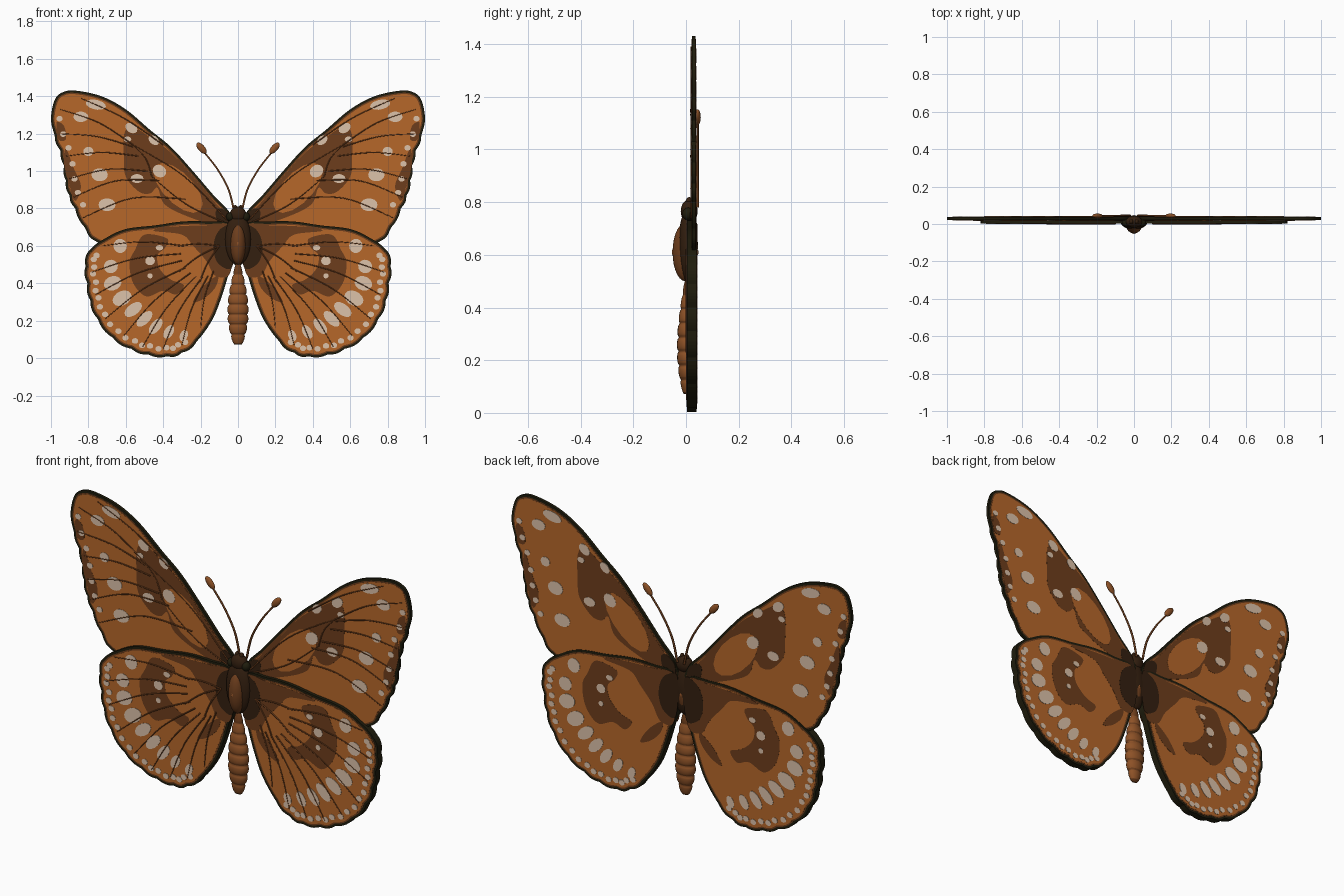
import bpy, bmesh, math
from mathutils import Vector

if "Cube" in bpy.data.objects:
    bpy.data.objects.remove(bpy.data.objects["Cube"], do_unlink=True)


def material(name, r, g, b):
    mat = bpy.data.materials.new(name)
    mat.use_nodes = True
    mat.diffuse_color = (r, g, b, 1)
    shader = next(n for n in mat.node_tree.nodes if n.type == "BSDF_PRINCIPLED")
    shader.inputs["Base Color"].default_value = (r, g, b, 1)
    shader.inputs["Roughness"].default_value = 0.8
    return mat


ORANGE = material("wing orange", 0.47, 0.137, 0.023)
BROWN = material("wing brown", 0.155, 0.048, 0.012)
DARK = material("dark brown", 0.034, 0.014, 0.005)
RIM = material("rim black", 0.014, 0.012, 0.004)
CREAM = material("spot cream", 0.72, 0.54, 0.4)
BODY = material("body brown", 0.27, 0.084, 0.02)


def add_object(name, bm, mats, mirror=False, smooth=False):
    bmesh.ops.recalc_face_normals(bm, faces=bm.faces)
    mesh = bpy.data.meshes.new(name)
    bm.to_mesh(mesh)
    bm.free()
    for mat in mats:
        mesh.materials.append(mat)
    for face in mesh.polygons:
        face.use_smooth = smooth
    obj = bpy.data.objects.new(name, mesh)
    bpy.context.collection.objects.link(obj)
    if mirror:
        obj.modifiers.new("Mirror", "MIRROR").use_clip = False


# Outline helpers: points are (x, z) in hundredths of a unit
STEPS = 8


def smooth_path(points, closed=True):
    pts = [Vector(p) / 100 for p in points]
    n = len(pts)
    pick = (lambda i: pts[i % n]) if closed else (lambda i: pts[max(0, min(n - 1, i))])
    path = []
    for i in range(n if closed else n - 1):
        a, b, c, d = (pick(i + k) for k in (-1, 0, 1, 2))
        for s in range(STEPS):
            t = s / STEPS
            path.append(b + 0.5 * t * (c - a + t * (2 * a - 5 * b + 4 * c - d
                                                    + t * (3 * (b - c) + d - a))))
    return path if closed else path + [pts[-1]]


def inset(path, amount):
    """Shift a clockwise outline inwards; amount is a function of the sample index."""
    moved = []
    for i, p in enumerate(path):
        tangent = (path[(i + 1) % len(path)] - path[i - 1]).normalized()
        moved.append(p + Vector((tangent.y, -tangent.x)) * amount(i))
    return moved


def scalloped(points, first, last):
    bulge = lambda i: (-0.008 * math.sin(math.pi * (i % STEPS) / STEPS)
                       if first <= i // STEPS < last else 0)
    return inset(smooth_path(points), bulge)


def ellipse(x, z, rx, rz, angle=0.0, sides=14):
    ca, sa = math.cos(angle), math.sin(angle)
    ring = []
    for i in range(sides):
        t = 2 * math.pi * i / sides
        u, v = rx * math.cos(t), rz * math.sin(t)
        ring.append(Vector((x + u * ca - v * sa, z + u * sa + v * ca)) / 100)
    return ring


def prism(bm, path, y0, y1):
    face = bm.faces.new([bm.verts.new((p.x, y0, p.y)) for p in path])
    extruded = bmesh.ops.extrude_face_region(bm, geom=[face], use_keep_orig=True)
    verts = [g for g in extruded["geom"] if isinstance(g, bmesh.types.BMVert)]
    bmesh.ops.translate(bm, verts=verts, vec=(0, y1 - y0, 0))


def slab(name, path, span, mat):
    bm = bmesh.new()
    prism(bm, path, *span)
    add_object(name, bm, [mat], mirror=True)


def paint(name, paths, span, layer, mat):
    """Thin plates on both faces of a wing."""
    bm = bmesh.new()
    lift = 0.0006 * layer
    for path in paths:
        prism(bm, path, span[0] - lift, span[0] + 0.0005)
        prism(bm, path, span[1] - 0.0005, span[1] + lift)
    add_object(name, bm, [mat], mirror=True)


def tubes(name, paths, y, radius, mat, taper=0.5):
    curve = bpy.data.curves.new(name, "CURVE")
    curve.dimensions = "3D"
    curve.bevel_depth = radius
    curve.bevel_resolution = 1
    curve.use_fill_caps = True
    for path in paths:
        for side in (1, -1):
            spline = curve.splines.new("POLY")
            spline.points.add(len(path) - 1)
            for i, p in enumerate(path):
                spline.points[i].co = (side * p.x, y, p.y, 1)
                spline.points[i].radius = 1 - taper * i / len(path)
    curve.materials.append(mat)
    obj = bpy.data.objects.new(name, curve)
    bpy.context.collection.objects.link(obj)


def bowed(start, end, bow):
    a, b = Vector(start), Vector(end)
    d = b - a
    return smooth_path([a, (a + b) / 2 + bow * Vector((-d.y, d.x)), b], closed=False)


def wing(name, path, span, dots):
    slab(name + "_rim", path, span, RIM)
    paint(name + "_border", [inset(path, lambda i: 0.012)], span, 1, BROWN)
    paint(name + "_panel", [inset(path, lambda i: 0.019)], span, 2, ORANGE)
    edge = inset(path, lambda i: 0.046)[dots]
    paint(name + "_edge_dots", [ellipse(p.x * 100, p.y * 100, 1.7, 1.5) for p in edge],
          span, 5, CREAM)


# Fore wings
FORE = (0.022, 0.037)
fore_path = scalloped([(4, 77), (13, 87), (25, 101), (36, 113), (47, 122), (60, 133),
                       (73, 140), (87, 143), (94, 142), (98, 138), (100, 128), (98, 119),
                       (95, 111), (93, 103), (92, 95), (90, 87), (87, 80), (82, 70),
                       (77, 63), (60, 58), (30, 62), (4, 68)], 11, 17)
wing("fore_wing", fore_path, FORE, slice(10 * STEPS, 17 * STEPS, STEPS))
paint("fore_wing_patches", [smooth_path(p) for p in (
    [(5, 75), (13, 84), (25, 98), (36, 110), (47, 118), (57, 124), (61, 119), (61, 107),
     (60, 97), (53, 89), (47, 88), (43, 91), (39, 82), (25, 75), (5, 69)],
    [(92, 112), (93, 104), (90, 92), (87, 84), (84, 92), (88, 102)],
    [(97, 126), (96, 117), (92, 117), (93, 124)])], FORE, 3, BROWN)
paint("fore_wing_cell", [ellipse(32, 91, 17, 8, 0.8)], FORE, 4, ORANGE)
paint("fore_wing_root", [smooth_path([(4, 76), (9, 80), (12, 78), (10, 71), (4, 69)])],
      FORE, 4, DARK)
paint("fore_wing_spots", [ellipse(*s) for s in (
    (84, 129, 4, 2.8), (76, 135.5, 5.5, 2.6, 0.2), (57, 123, 3.5, 2.5, 0.6),
    (45, 116.5, 3.2, 2.2, 0.7), (80, 110.5, 2.7, 2.5), (74, 98, 4.4, 3.5),
    (70, 82, 4.6, 3.4), (42, 100, 3.8, 3.2, 0.6), (54, 96, 3.4, 2.4),
    (59, 117, 2, 1.5))], FORE, 5, CREAM)
tubes("fore_wing_veins", [bowed(*v) for v in (
    ((6, 74), (56, 114), 0.06), ((6, 72), (46, 97), -0.06), ((46, 97), (56, 114), 0.1),
    ((40, 114), (84, 139), 0.04), ((56, 114), (95, 133), 0.06), ((56, 113), (96, 120), 0.05),
    ((53, 108), (92, 108), 0.05), ((48, 100), (90, 96), 0.07), ((42, 95), (88, 86), 0.09),
    ((28, 85), (83, 75), 0.1))], FORE[0] - 0.002, 0.004, BROWN)

# Hind wings, overlapping the fore wings
HIND = (0.004, 0.0405)
hind_path = scalloped([(4, 71), (17, 73), (30, 73), (44, 71), (60, 69), (71, 64), (79, 58),
                       (81.5, 49), (80.5, 40), (79, 31), (75, 21), (67, 11), (57, 5), (48, 2),
                       (38, 1), (30, 3), (22, 9), (14, 20), (9, 32), (5, 45), (3, 52)], 6, 16)
wing("hind_wing", hind_path, HIND, slice(6 * STEPS, 16 * STEPS, STEPS // 2))
paint("hind_wing_patches", [smooth_path(p) for p in (
    [(38, 64), (50, 66), (55, 58), (58, 51), (56, 40), (49, 33), (40, 36), (33, 34),
     (29, 39), (36, 42), (42, 48), (43, 55), (39, 59)],
    [(4, 70), (17, 71), (38, 70), (45, 68), (30, 66), (24, 60), (17, 52), (12, 44), (4, 46)],
    [(11, 44), (19, 38), (24, 30), (18, 32), (12, 38)])], HIND, 3, BROWN)
paint("hind_wing_roots", [smooth_path(
    [(2, 70), (8, 70), (12, 65), (13, 57), (10, 50), (3, 49)])], HIND, 4, DARK)
ROOT = Vector((10, 60))
band = [((63, 60), 3.6, 3.8), ((68, 49), 3.8, 3.6), ((67, 40), 4.8, 3.8),
        ((62, 32), 5.4, 3.8), ((56, 26), 5.4, 3), ((50, 21), 5.4, 2.7), ((44, 17), 5, 2.6),
        ((37, 14), 4, 2.4), ((29, 12), 3.2, 2.1)]
spots = [ellipse(*c, length, width, math.atan2(c[1] - ROOT.y, c[0] - ROOT.x))
         for c, length, width in band]
paint("hind_wing_spots", spots + [ellipse(47, 52, 2.6, 2.4), ellipse(42, 59, 2, 1.4),
                                  ellipse(47, 44, 1.4, 1.4)], HIND, 5, CREAM)
ends = [Vector(e) for e in ((73, 60), (78, 46), (76, 34), (71, 21), (61, 12), (51, 6),
                            (40, 5), (30, 7), (20, 16))]
tubes("hind_wing_veins", [bowed(ROOT.lerp(e, 0.3), e, 0.05) for e in ends],
      HIND[0] - 0.002, 0.004, BROWN)
tubes("hind_wing_cell_veins", [bowed(ROOT, ROOT.lerp(ends[i], 0.35), 0.05) for i in (0, 3, 6)],
      HIND[0] - 0.002, 0.004, BROWN, taper=0.1)


# Body
def ellipsoid(name, centre, size, mat, mirror=False, tilt=0.0):
    bm = bmesh.new()
    bmesh.ops.create_uvsphere(bm, u_segments=24, v_segments=14, radius=1)
    ca, sa = math.cos(tilt), math.sin(tilt)
    for v in bm.verts:
        x, y, z = (c * s for c, s in zip(v.co, size))
        v.co = Vector((x * ca + z * sa, y, z * ca - x * sa)) + Vector(centre)
    add_object(name, bm, [mat], mirror, smooth=True)


ellipsoid("thorax_collar", (0, 0.008, 0.635), (0.07, 0.037, 0.14), DARK)
ellipsoid("thorax", (0, -0.003, 0.61), (0.043, 0.048, 0.11), BROWN)
ellipsoid("thorax_spot", (0, -0.003, 0.61), (0.016, 0.0505, 0.035), BODY)
ellipsoid("head", (0, 0.012, 0.765), (0.045, 0.032, 0.045), DARK)
ellipsoid("eye", (0.042, 0.008, 0.755), (0.022, 0.022, 0.024), RIM, mirror=True)
ellipsoid("palp", (0.014, 0.012, 0.795), (0.012, 0.014, 0.024), DARK, mirror=True)

# Segmented abdomen, lathed from a bulging profile with brown bands in the grooves
SIDES, SEGMENTS, PER = 20, 8, 7
bm = bmesh.new()
rings = []
for k in range(SEGMENTS * PER + 1):
    t = k / (SEGMENTS * PER)
    bulge = 0.82 + 0.18 * abs(math.sin(math.pi * SEGMENTS * t)) ** 0.5
    radius = bulge * (0.006 + 0.051 * math.sin(math.pi * (0.06 + 0.88 * t) ** 0.8))
    rings.append([bm.verts.new((radius * math.cos(2 * math.pi * s / SIDES),
                                0.004 + 0.68 * radius * math.sin(2 * math.pi * s / SIDES),
                                0.072 + 0.43 * t)) for s in range(SIDES)])
for k, (low, high) in enumerate(zip(rings, rings[1:])):
    for s in range(SIDES):
        n = (s + 1) % SIDES
        face = bm.faces.new((low[s], low[n], high[n], high[s]))
        face.material_index = int(k % PER == 0 or k >= (SEGMENTS - 1) * PER)
bm.faces.new(rings[0])
bm.faces.new(rings[-1])
add_object("abdomen", bm, [BODY, BROWN], smooth=True)

# Antennae
tubes("antennae", [smooth_path([(2, 78), (5, 90), (11, 101), (18, 110)], closed=False)],
      0.044, 0.006, BROWN, taper=0.2)
ellipsoid("antenna_club", (0.195, 0.044, 1.122), (0.018, 0.012, 0.037), BODY,
          mirror=True, tilt=0.72)
